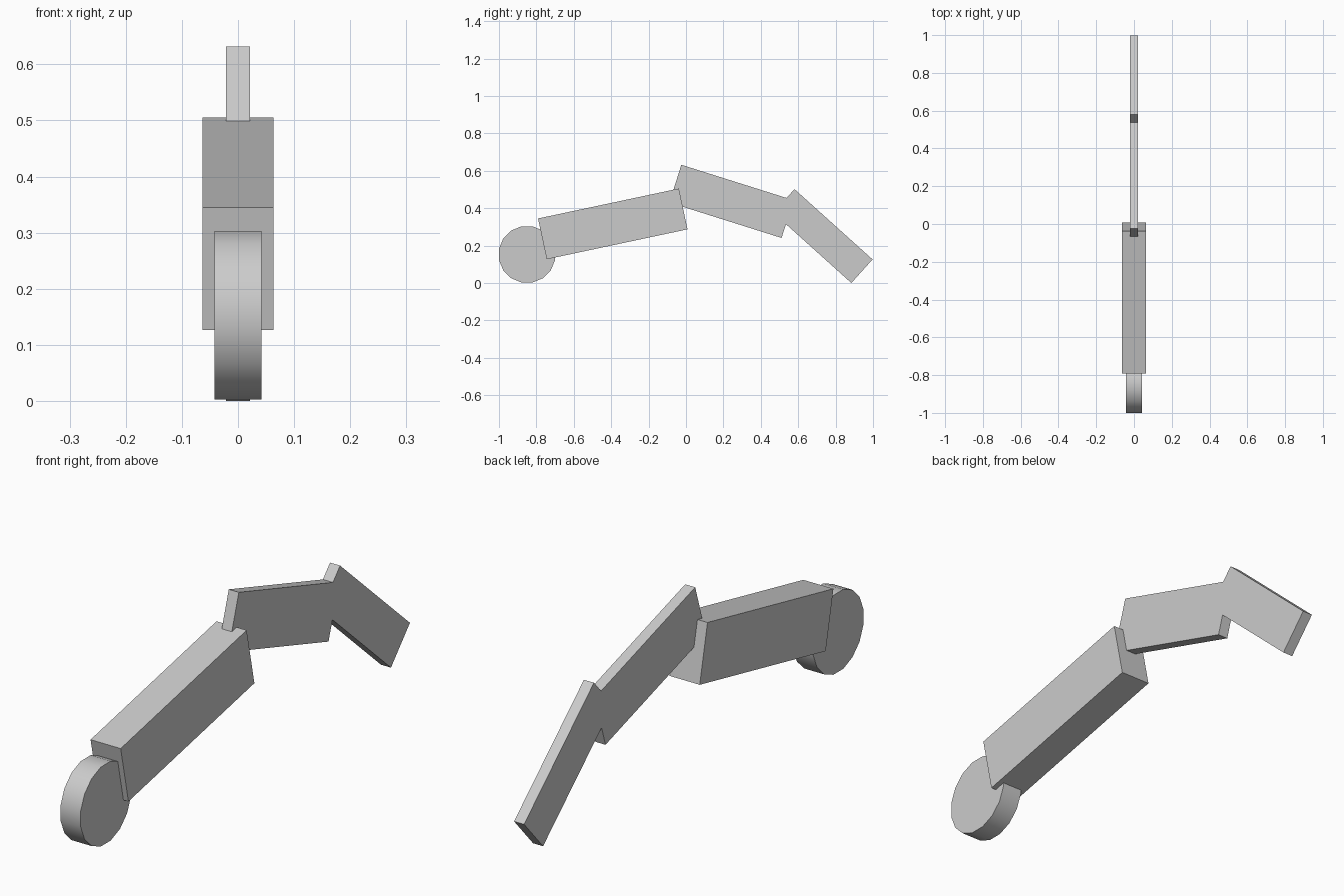
import bpy
import math
from mathutils import Vector

default = bpy.data.objects.get("Cube")
if default:
    bpy.data.objects.remove(default, do_unlink=True)

# One plain grey for every part
GREY = (0.6, 0.6, 0.6, 1.0)
grey = bpy.data.materials.new("light_grey")
grey.use_nodes = True
grey.diffuse_color = GREY
grey.node_tree.nodes["Principled BSDF"].inputs["Base Color"].default_value = GREY


def finish(name):
    obj = bpy.context.object
    obj.name = name
    obj.data.materials.append(grey)
    return obj


def slab(name, corner_a, corner_b, slope, width):
    """Box spanning two opposite (y, z) corners, pitched by slope degrees."""
    a, b = Vector(corner_a), Vector(corner_b)
    angle = math.radians(slope)
    along = Vector((math.cos(angle), math.sin(angle)))
    up = Vector((-along.y, along.x))
    mid, span = (a + b) / 2, b - a
    bpy.ops.mesh.primitive_cube_add(size=1, location=(0, mid.x, mid.y),
                                    rotation=(angle, 0, 0))
    obj = finish(name)
    obj.scale = (width, abs(span.dot(along)), abs(span.dot(up)))
    bpy.ops.object.transform_apply(location=False, rotation=False, scale=True)
    return obj


# Body and the two jointed tail pieces
slab("body", (-0.791, 0.345), (0.008, 0.287), 12.0, 0.126)
slab("upper_tail", (-0.025, 0.632), (0.511, 0.241), -17.5, 0.042)
slab("lower_tail", (0.58, 0.502), (0.884, 0.0), -42.0, 0.042)

# Round head disc at the front, lying across the body
SIDES = 16
bpy.ops.mesh.primitive_cylinder_add(vertices=SIDES, radius=0.153, depth=0.084,
                                    location=(0, -0.85, 0.153),
                                    rotation=(math.pi / SIDES, math.pi / 2, 0))
head = finish("head_disc")
head.rotation_euler = (0, math.pi / 2, 0)
head.rotation_euler.rotate_axis("Z", math.pi / SIDES)
bpy.ops.object.shade_smooth_by_angle(angle=math.radians(40))
